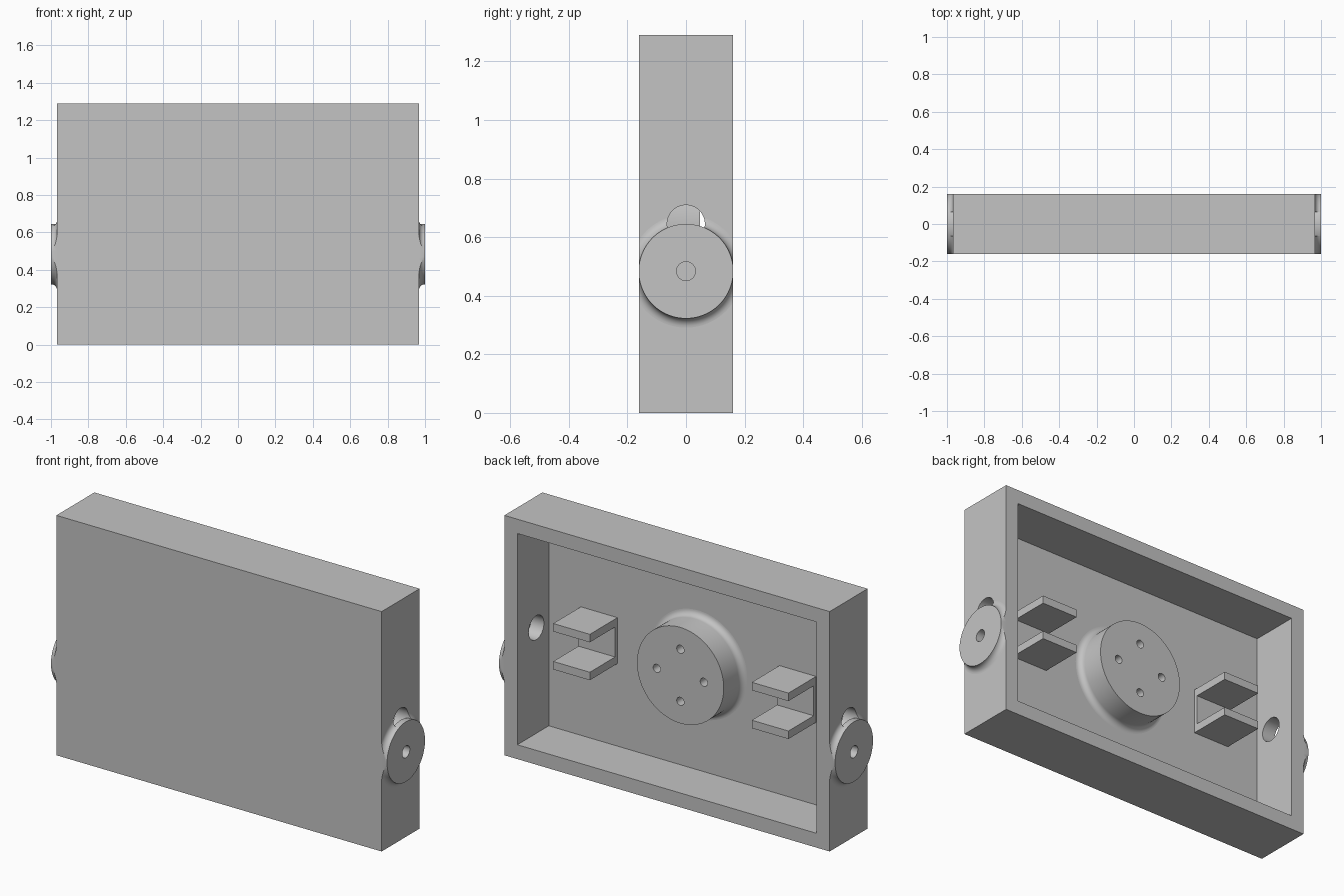
import bpy, bmesh, math
from mathutils import Matrix, Vector

if "Cube" in bpy.data.objects:
    bpy.data.objects.remove(bpy.data.objects["Cube"])

U = 2 / 31                      # design unit
HX, HY, TOP = 15 * U, 2.5 * U, 20 * U
MID = TOP / 2
WALL = 0.077
FLOOR = -0.106                  # inner face of the front panel

grey = bpy.data.materials.new("plain_grey")
grey.diffuse_color = (0.55, 0.55, 0.55, 1)
grey.use_nodes = True
grey.node_tree.nodes["Principled BSDF"].inputs["Base Color"].default_value = grey.diffuse_color


def finish(name, bm):
    bmesh.ops.recalc_face_normals(bm, faces=bm.faces[:])
    me = bpy.data.meshes.new(name)
    bm.to_mesh(me)
    bm.free()
    me.materials.append(grey)
    ob = bpy.data.objects.new(name, me)
    bpy.context.collection.objects.link(ob)
    return ob


def box(name, lo, hi):
    lo, hi = Vector(lo), Vector(hi)
    bm = bmesh.new()
    bmesh.ops.create_cube(bm, size=1)
    for v in bm.verts:
        v.co = (lo + hi) / 2 + v.co * (hi - lo)
    return finish(name, bm)


def lathe(name, profile, axis, origin, n=64, closed=False):
    """Turn (radius, height) points about an axis; ends are capped or joined."""
    turn = Vector((0, 0, 1)).rotation_difference(Vector(axis)).to_matrix().to_4x4()
    mat = Matrix.Translation(origin) @ turn
    bm = bmesh.new()
    rings = [[bm.verts.new(mat @ Vector((r * math.cos(a), r * math.sin(a), h)))
              for a in (2 * math.pi * i / n for i in range(n))] for r, h in profile]
    pairs = list(zip(rings, rings[1:]))
    if closed:
        pairs.append((rings[-1], rings[0]))
    else:
        bm.faces.new(rings[0])
        bm.faces.new(rings[-1])
    for a, b in pairs:
        for i in range(n):
            j = (i + 1) % n
            bm.faces.new((a[i], a[j], b[j], b[i]))
    return finish(name, bm)


def rod(name, r, length, axis, origin, n=32):
    return lathe(name, [(r, 0), (r, length)], axis, origin, n)


def cut(ob, cutters, op='DIFFERENCE'):
    for c in cutters:
        m = ob.modifiers.new("cut", 'BOOLEAN')
        m.operation, m.solver, m.object = op, 'EXACT', c
    dg = bpy.context.evaluated_depsgraph_get()
    me = bpy.data.meshes.new_from_object(ob.evaluated_get(dg))
    ob.modifiers.clear()
    ob.data = me


def fillet(r, f, steps=8):
    """Concave arc from the base plane up to a cylinder of radius r."""
    return [(r + f - f * math.sin(t), f - f * math.cos(t))
            for t in (math.pi / 2 * i / steps for i in range(steps + 1))]


helpers = []

# Tray-like case, open at the back, with a cable hole through both side walls
case = box("case", (-HX, -HY, 0), (HX, HY, TOP))
cavity = box("cavity_cutter", (-HX + WALL, FLOOR, WALL), (HX - WALL, HY + 0.1, TOP - WALL))
cable = rod("cable_cutter", U, 2.4, (1, 0, 0), (-1.2, 0, MID), 48)
clip = box("clip_block", (-1.1, -HY, 0), (1.1, HY, TOP))
helpers += [cavity, cable, clip]
pins = {s: rod("pin_cutter", 0.5 * U, 0.2, (s, 0, 0), (s * 0.93, 0, 7.5 * U)) for s in (1, -1)}
helpers += pins.values()
cut(case, [cavity, cable, pins[1], pins[-1]])

smooth = [case]
for s, side in ((1, "right"), (-1, "left")):
    centre = (s * HX, 0, 7.5 * U)
    # Side pivot disc with a pin hole
    disc = rod(side + "_pivot_disc", HY, 0.5 * U, (s, 0, 0), centre, 96)
    cut(disc, [pins[s]])
    # Rounded collar blending the disc into the wall
    ring = [(HY - 0.01, 0)] + fillet(HY, 0.49 * U) + [(HY - 0.01, 0.49 * U)]
    collar = lathe(side + "_pivot_collar", ring, (s, 0, 0), centre, 96, closed=True)
    cut(collar, [clip], 'INTERSECT')
    cut(collar, [cable])
    smooth += [disc, collar]

    # Bracket: thin back plate with two shelves
    x0, x1 = sorted((s * 0.482, s * 0.70))
    box(side + "_bracket_plate", (x0, FLOOR, 0.53), (x1, FLOOR + 0.02, 0.76))
    for level, z in (("lower", 0.521), ("upper", 0.725)):
        box(f"{side}_{level}_shelf", (x0, FLOOR, z), (x1, 0.129, z + 0.043))

# Round central boss with a filleted foot and four screw holes
R, H = 4 * U, 0.154
boss = lathe("central_boss", fillet(R, 0.5 * U) + [(R, H)], (0, 1, 0), (0, FLOOR, MID), 96)
holes = [rod("screw_cutter", 0.022, 0.2, (0, 1, 0), (dx, -0.06, MID + dz), 24)
         for dx, dz in ((0.14, 0), (-0.14, 0), (0, 0.14), (0, -0.14))]
helpers += holes
cut(boss, holes)
smooth.append(boss)

for h in helpers:
    bpy.data.objects.remove(h)

# Smooth the round surfaces, keep the edges sharp
bpy.ops.object.select_all(action='DESELECT')
for ob in smooth:
    ob.select_set(True)
bpy.context.view_layer.objects.active = case
bpy.ops.object.shade_smooth_by_angle(angle=math.radians(30))
